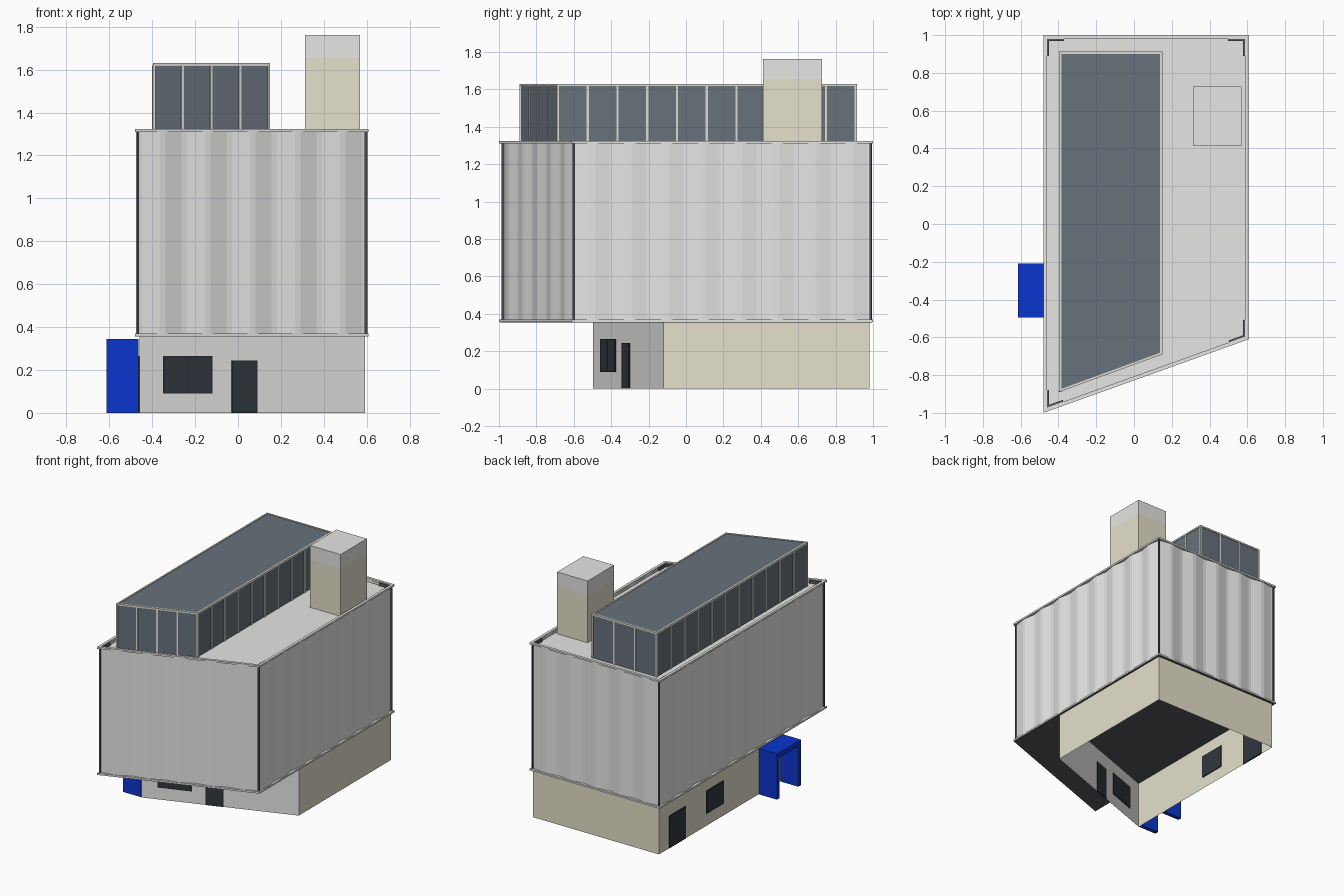
import bpy
from mathutils import Vector

if "Cube" in bpy.data.objects:
    bpy.data.objects.remove(bpy.data.objects["Cube"])


def lin(c):
    c /= 255
    return c / 12.92 if c <= 0.04045 else ((c + 0.055) / 1.055) ** 2.4


def mat(name, r, g, b):
    m = bpy.data.materials.new(name)
    m.diffuse_color = (lin(r), lin(g), lin(b), 1)
    m.use_nodes = True
    m.node_tree.nodes["Principled BSDF"].inputs["Base Color"].default_value = m.diffuse_color
    return m


GREY = mat("light_grey", 230, 230, 228)
BEIGE = mat("beige", 230, 225, 204)
SLATE = mat("slate_glass", 103, 113, 123)
TRIM = mat("pale_trim", 222, 219, 209)
STEEL = mat("dark_steel", 84, 88, 94)
PANE = mat("dark_pane", 48, 55, 62)
FRAME = mat("dark_frame", 38, 42, 47)
BLUE = mat("blue", 10, 54, 207)


def mesh(name, verts, faces, m):
    me = bpy.data.meshes.new(name)
    me.from_pydata([tuple(v) for v in verts], [], faces)
    me.materials.append(m)
    ob = bpy.data.objects.new(name, me)
    bpy.context.collection.objects.link(ob)
    return ob


def prism(name, pts, z0, z1, m):
    pts = [Vector(p) for p in pts]
    n = len(pts)
    if sum(pts[i].x * pts[(i + 1) % n].y - pts[(i + 1) % n].x * pts[i].y for i in range(n)) < 0:
        pts.reverse()
    v = [(p.x, p.y, z) for z in (z0, z1) for p in pts]
    f = [(i, (i + 1) % n, n + (i + 1) % n, n + i) for i in range(n)]
    return mesh(name, v, f + [tuple(range(n))[::-1], tuple(range(n, 2 * n))], m)


def rect(x0, x1, y0, y1):
    return [(x0, y0), (x1, y0), (x1, y1), (x0, y1)]


def unit(a, b):
    return (b - a).normalized()


def inset(poly, d):
    out, n = [], len(poly)
    for i, p in enumerate(poly):
        e0, e1 = unit(poly[i - 1], p), unit(p, poly[(i + 1) % n])
        n0, n1 = Vector((-e0.y, e0.x)), Vector((-e1.y, e1.x))
        out.append(p + (n0 + n1) * (d / (1 + n0.dot(n1))))
    return out


def ring(name, poly, d0, d1, z0, z1, m):
    n = len(poly)
    loops = [(d0, z0), (d0, z1), (d1, z1), (d1, z0)]
    v = [(p.x, p.y, z) for d, z in loops for p in inset(poly, d)]
    f = [(k * n + i, k * n + (i + 1) % n, (k + 1) % 4 * n + (i + 1) % n, (k + 1) % 4 * n + i)
         for k in range(4) for i in range(n)]
    return mesh(name, v, [q[::-1] for q in f], m)


def plate(name, a, b, s0, s1, z0, z1, half, m):
    # thin slab lying along wall a-b, from distance s0 to s1
    u = unit(a, b)
    w = Vector((u.y, -u.x)) * half
    return prism(name, [a + u * s0 - w, a + u * s0 + w, a + u * s1 + w, a + u * s1 - w], z0, z1, m)


def poly(*pts):
    return [Vector(p) for p in pts]


# footprints run: left, front, right, back
hall = poly((-.48, 1), (-.48, -1), (.608, -.61), (.608, 1))
base = poly((-.46, .98), (-.46, -.497), (.592, -.12), (.592, .98))
pent = poly((-.397, .913), (-.397, -.89), (.15, -.69), (.15, .913))

# ground floor, open underneath: single wall sheets
for i, (side, m) in enumerate((("left", BEIGE), ("front", GREY), ("right", BEIGE), ("back", BEIGE))):
    a, b = base[i], base[(i + 1) % 4]
    mesh("base_wall_" + side, [(a.x, a.y, 0), (b.x, b.y, 0), (b.x, b.y, .356), (a.x, a.y, .356)],
         [(0, 1, 2, 3)], m)


# doors and windows in the ground floor walls
def opening(name, i, s0, s1, z0, z1, panes=1):
    a, b = base[i], base[i + 1]
    plate(name + "_frame", a, b, s0, s1, z0, z1, .003, FRAME)
    e = .006
    w = (s1 - s0 - e) / panes
    for k in range(panes):
        plate(name + "_pane", a, b, s0 + e + k * w, s0 + (k + 1) * w, z0 + e, z1 - e, .0045, PANE)


k = 1 / unit(base[1], base[2]).x
opening("front_window", 1, .11 * k, .34 * k, .09, .265, 2)
opening("front_door", 1, .43 * k, .55 * k, 0, .245)
opening("side_door", 0, .12, .32, 0, .245)
opening("side_window", 0, .56, .77, .09, .265)

# blue entrance portal
prism("portal_back_post", rect(-.613, -.463, -.24, -.21), 0, .345, BLUE)
prism("portal_front_post", rect(-.613, -.463, -.495, -.465), 0, .345, BLUE)
prism("portal_lintel", rect(-.613, -.463, -.465, -.24), .305, .345, BLUE)

# upper hall: core, dark underside, rims
prism("hall_core", inset(hall, .02), .362, 1.295, GREY)
prism("hall_underside", inset(hall, .006), .355, .360, STEEL)
ring("lower_rim", hall, 0, .02, .357, .37, GREY)
ring("upper_rim", hall, 0, .02, 1.31, 1.323, GREY)

# pleated cladding on each side
edge = inset(hall, .0185)
for i, side in enumerate(("left", "front", "right", "back")):
    a, b = edge[i], edge[(i + 1) % 4]
    u, length = unit(a, b), (b - a).length
    out = Vector((u.y, -u.x))
    n = round(length / .21)
    prof = [(0, 0)]
    for j in range(n):
        for t, d in ((.06, 0), (.44, .014), (.56, .014), (.94, 0)):
            prof.append(((j + t) / n * length, d))
    prof.append((length, 0))
    pts = [a + u * s + out * d for s, d in prof]
    c = len(pts)
    mesh("cladding_" + side, [(p.x, p.y, z) for z in (.365, 1.315) for p in pts],
         [(j, j + 1, c + j + 1, c + j) for j in range(c - 1)], GREY)

# dark corner posts with angle arms
p0, p1, p2 = inset(hall, .009), inset(hall, .02), inset(hall, .03)
for i in range(4):
    u, v = unit(hall[i], hall[i - 1]), unit(hall[i], hall[(i + 1) % 4])
    c = p0[i]
    prism("corner_post", [c, c + u * .010, c + (u + v) * .010, c + v * .010], .365, 1.315, STEEL)
    for w in (u, v):
        prism("corner_angle", [p1[i], p1[i] + w * .09, p2[i] + w * .08, p2[i]], .365, 1.317, STEEL)

# glazed rooftop storey
prism("rooftop_glass", inset(pent, .005), 1.29, 1.626, SLATE)
ring("rooftop_frame", pent, 0, .012, 1.618, 1.63, TRIM)
for i, n in enumerate((11, 4, 10, 3)):
    a, b = pent[i], pent[(i + 1) % 4]
    u, length = unit(a, b), (b - a).length
    inn = Vector((-u.y, u.x))
    for j in range(n + 1):
        s = .006 + j / n * (length - .012)
        q = a + u * s
        h = u * .006
        prism("rooftop_mullion", [q - h, q + h, q + h + inn * .012, q - h + inn * .012],
              1.29, 1.619, TRIM)

# stair tower with grey cap
prism("tower_shaft", rect(.313, .568, .413, .727), 1.29, 1.655, BEIGE)
prism("tower_cap", rect(.313, .568, .413, .727), 1.655, 1.762, GREY)
